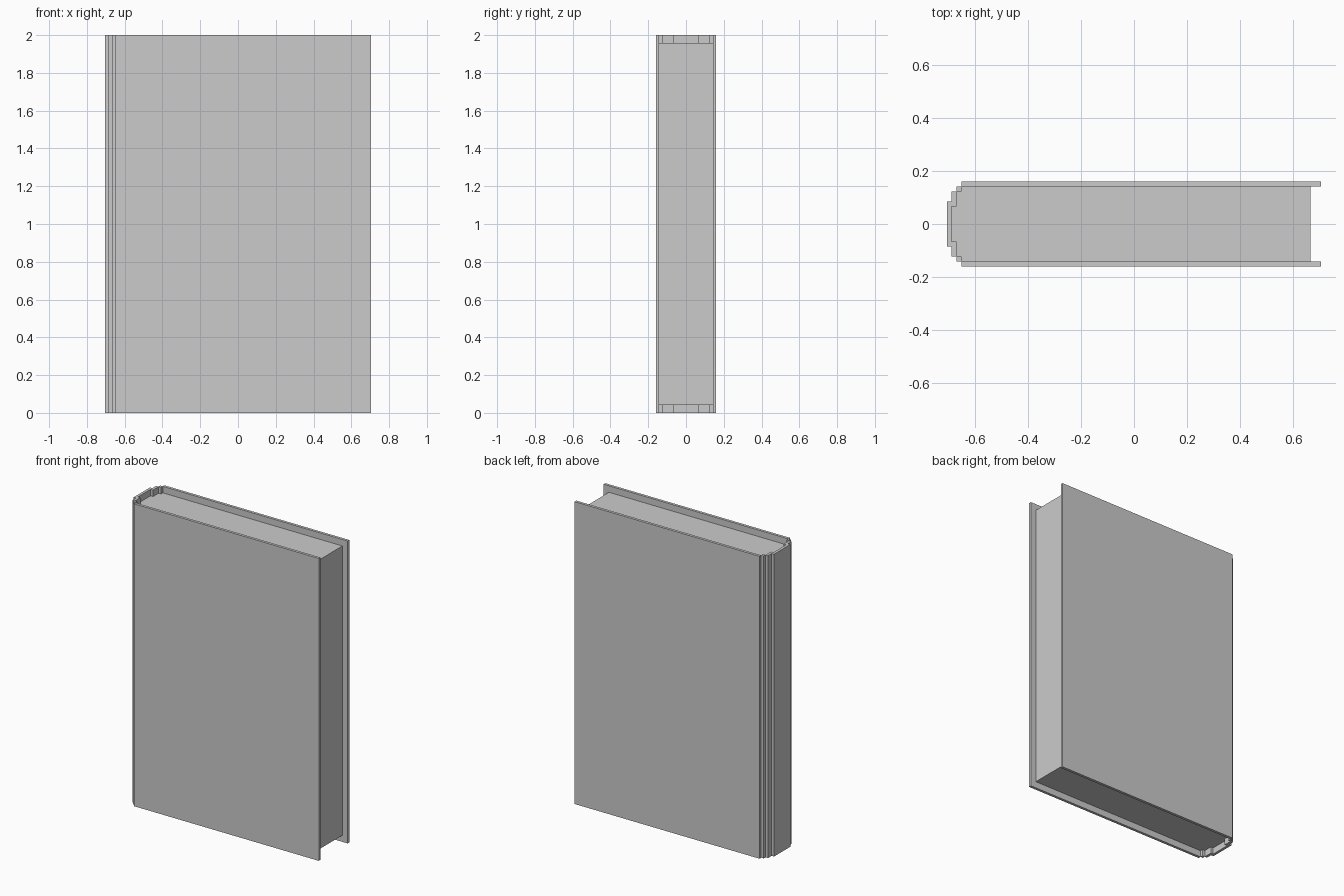
import bpy, bmesh

if "Cube" in bpy.data.objects:
    bpy.data.objects.remove(bpy.data.objects["Cube"])

H = 2.0        # cover height
INSET = 0.043  # pages set back from cover top and bottom


def prism(name, outline, z0, z1):
    """Extrude an xy outline from z0 to z1."""
    bm = bmesh.new()
    face = bm.faces.new([bm.verts.new((x, y, z0)) for x, y in outline])
    ext = bmesh.ops.extrude_face_region(bm, geom=[face])
    verts = [g for g in ext["geom"] if isinstance(g, bmesh.types.BMVert)]
    bmesh.ops.translate(bm, verts=verts, vec=(0, 0, z1 - z0))
    bmesh.ops.recalc_face_normals(bm, faces=bm.faces)
    mesh = bpy.data.meshes.new(name)
    bm.to_mesh(mesh)
    bm.free()
    obj = bpy.data.objects.new(name, mesh)
    bpy.context.collection.objects.link(obj)
    return obj


def slab(name, x0, x1, y0, y1):
    return prism(name, [(x0, y0), (x1, y0), (x1, y1), (x0, y1)], 0, H)


# Cover boards and stepped spine strips on both sides
for side, s in (("front", -1), ("back", 1)):
    slab(side + "_cover", -0.65, 0.703, s * 0.142, s * 0.16)
    slab(side + "_hinge_strip", -0.668, -0.65, s * 0.123, s * 0.142)
    slab(side + "_spine_strip", -0.686, -0.668, s * 0.066, s * 0.123)

# Middle of the spine
slab("spine", -0.704, -0.686, -0.085, 0.085)

# Page block, stepped to fill the inside of the spine
half = [(0.664, 0.142), (-0.65, 0.142), (-0.65, 0.123),
        (-0.668, 0.123), (-0.668, 0.066), (-0.686, 0.066)]
outline = half + [(x, -y) for x, y in reversed(half)]
prism("pages", outline, INSET, H - INSET)
